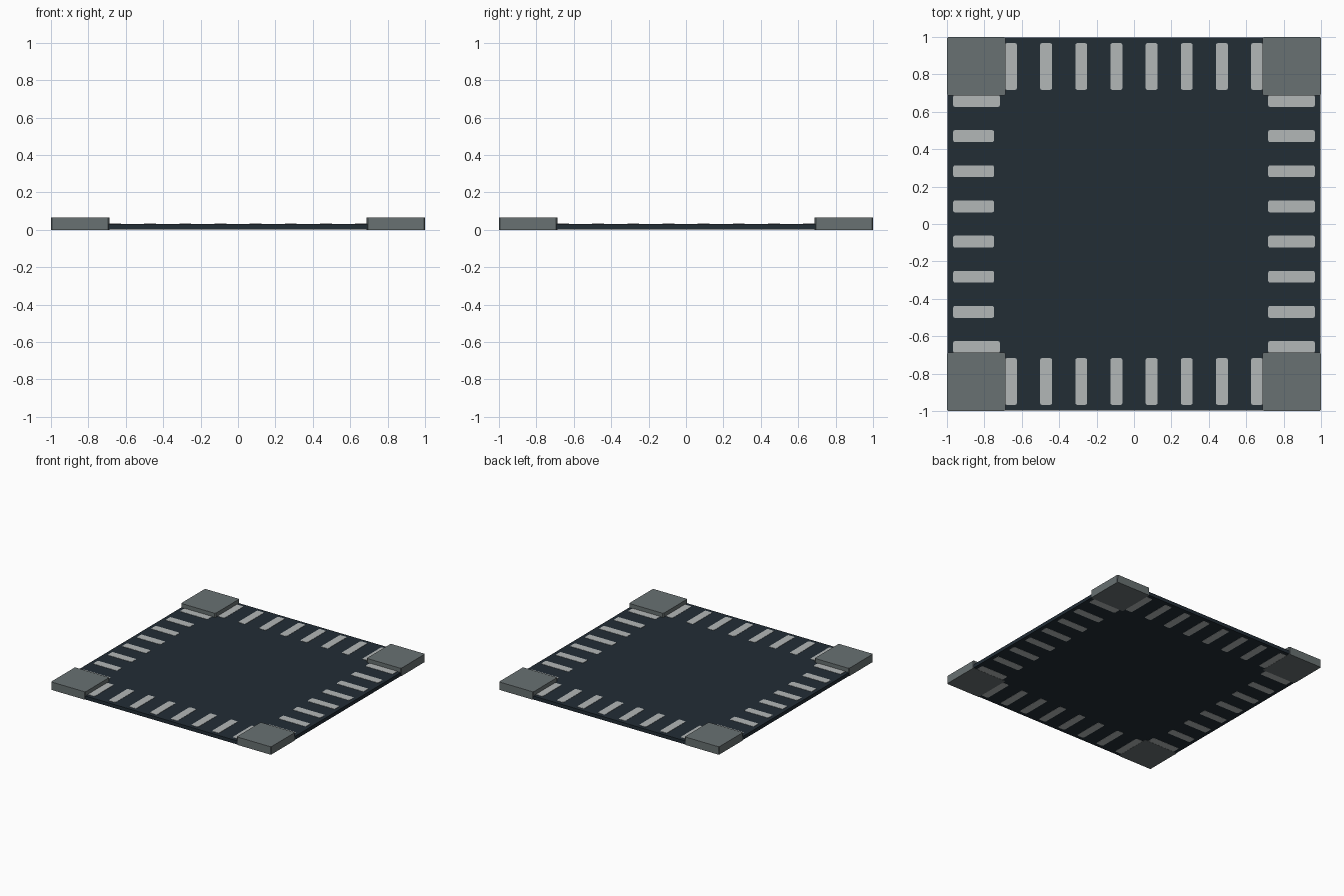
import bpy, bmesh, math

if "Cube" in bpy.data.objects:
    bpy.data.objects.remove(bpy.data.objects["Cube"])

def material(name, rgb):
    m = bpy.data.materials.new(name)
    m.diffuse_color = (*rgb, 1)
    m.use_nodes = True
    m.node_tree.nodes["Principled BSDF"].inputs["Base Color"].default_value = m.diffuse_color
    return m

NAVY = material("dark slate", (0.016, 0.026, 0.036))
PALE = material("pale grey", (0.45, 0.475, 0.475))
GREY = material("mid grey", (0.14, 0.165, 0.168))

def block(name, x0, x1, y0, y1, z0, z1, mat, bevel=0.0, segments=1):
    """Box with optionally bevelled vertical edges."""
    bm = bmesh.new()
    bmesh.ops.create_cube(bm, size=1)
    for v in bm.verts:
        v.co = ((x0 + x1) / 2 + v.co.x * (x1 - x0),
                (y0 + y1) / 2 + v.co.y * (y1 - y0),
                (z0 + z1) / 2 + v.co.z * (z1 - z0))
    if bevel:
        edges = [e for e in bm.edges
                 if abs(e.verts[0].co.z - e.verts[1].co.z) > 1e-4]
        bmesh.ops.bevel(bm, geom=edges, offset=bevel, segments=segments,
                        profile=0.5, affect='EDGES')
    mesh = bpy.data.meshes.new(name)
    bm.to_mesh(mesh)
    bm.free()
    mesh.materials.append(mat)
    ob = bpy.data.objects.new(name, mesh)
    bpy.context.collection.objects.link(ob)
    return ob

# thin base plate
block("base_plate", -0.998, 0.998, -0.998, 0.998, 0.002, 0.031, NAVY)

# raised corner blocks
for sx in (-1, 1):
    for sy in (-1, 1):
        xs = sorted((sx * 0.688, sx))
        ys = sorted((sy * 0.688, sy))
        block("corner_block", *xs, *ys, 0, 0.065, GREY, 0.006)

# slot strips along every side, showing on both faces of the plate
HALF, STEP, OUT, INN = 0.032, 0.188, 0.967, 0.717
for i in range(8):
    c = (i - 3.5) * STEP
    z = (0.001, 0.033)
    for s in (-1, 1):
        block("edge_strip", c - HALF, c + HALF,
              *sorted((s * INN, s * OUT)), *z, PALE, 0.01, 2)
        # inner strips of the left side are slightly shorter
        inn = 0.748 if s < 0 and 0 < i < 7 else INN
        block("side_strip", *sorted((s * inn, s * OUT)),
              c - HALF, c + HALF, *z, PALE, 0.01, 2)
